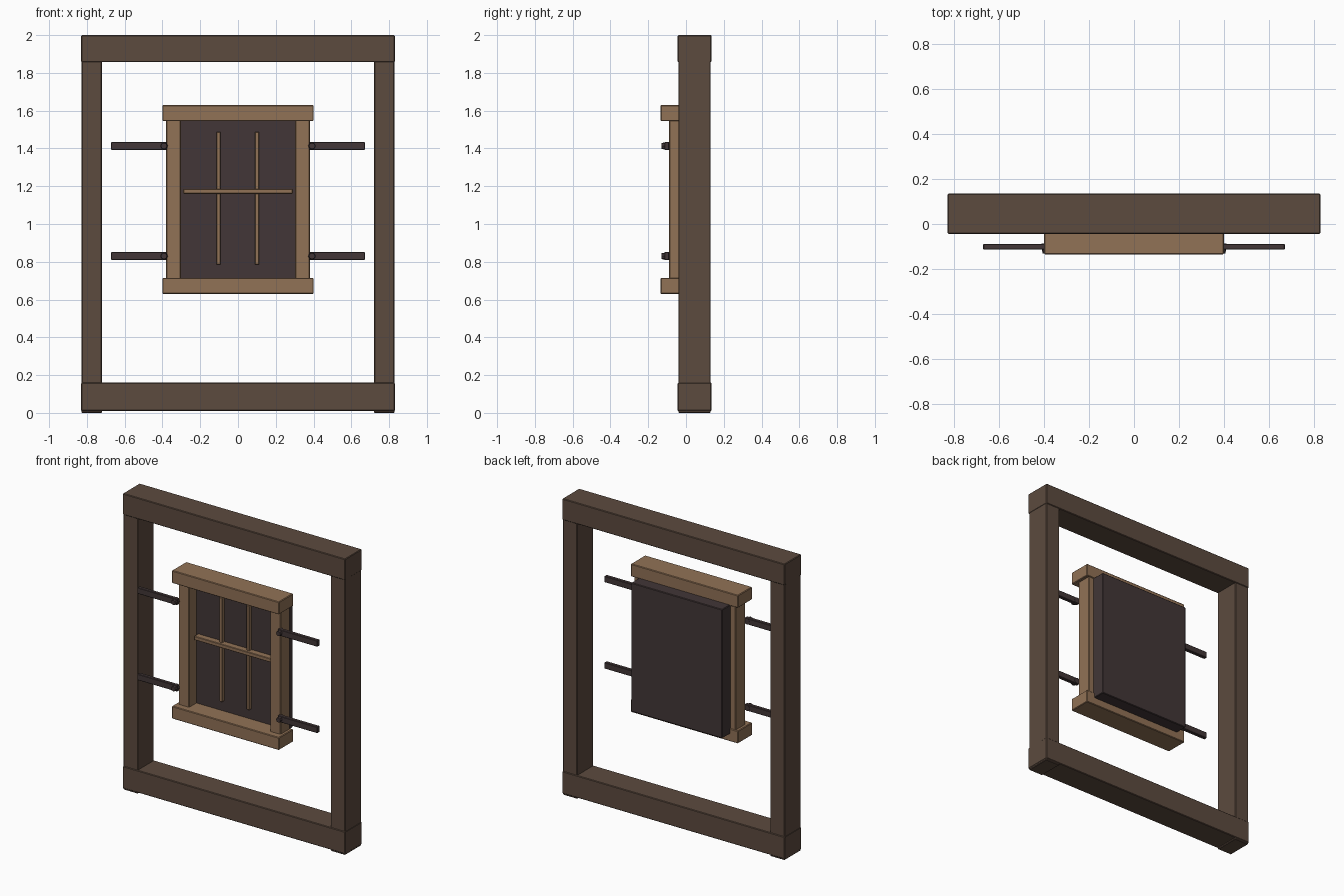
import bpy
import bmesh
from math import radians
from mathutils import Matrix, Vector

cube = bpy.data.objects.get("Cube")
if cube:
    bpy.data.objects.remove(cube, do_unlink=True)


def material(name, color):
    m = bpy.data.materials.new(name)
    m.use_nodes = True
    m.diffuse_color = (*color, 1)
    m.node_tree.nodes["Principled BSDF"].inputs["Base Color"].default_value = (*color, 1)
    return m


dark_wood = material("dark_wood", (0.107, 0.069, 0.049))
light_wood = material("light_wood", (0.283, 0.168, 0.093))
iron = material("dark_iron", (0.054, 0.037, 0.038))


def finish(name, bm, mat, bevel):
    mesh = bpy.data.meshes.new(name)
    bm.to_mesh(mesh)
    bm.free()
    mesh.materials.append(mat)
    obj = bpy.data.objects.new(name, mesh)
    bpy.context.collection.objects.link(obj)
    if bevel:
        mod = obj.modifiers.new("soft_edges", "BEVEL")
        mod.width = bevel
        mod.segments = 1
        mod.limit_method = "ANGLE"
        mod.angle_limit = radians(40)
    return obj


def box(name, xs, ys, zs, mat, bevel=0.004):
    """Box spanning the given x, y and z ranges."""
    low, high = (Vector(p) for p in zip(xs, ys, zs))
    bm = bmesh.new()
    bmesh.ops.create_cube(bm, size=1)
    bmesh.ops.scale(bm, vec=high - low, verts=bm.verts)
    bmesh.ops.translate(bm, vec=(low + high) / 2, verts=bm.verts)
    return finish(name, bm, mat, bevel)


def rivet(name, x, z):
    """Short tapered pin pointing to the front."""
    bm = bmesh.new()
    turn = Matrix.Translation((x, -0.109, z)) @ Matrix.Rotation(radians(90), 4, "X")
    bmesh.ops.create_cone(bm, cap_ends=True, segments=8, radius1=0.021,
                          radius2=0.016, depth=0.044, matrix=turn)
    return finish(name, bm, iron, 0)


# Outer timber frame
rail_y = (-0.044, 0.135)
box("frame_top_rail", (-0.83, 0.83), rail_y, (1.857, 2), dark_wood)
box("frame_bottom_rail", (-0.83, 0.83), rail_y, (0.01, 0.16), dark_wood)

# Window casing
head_y = (-0.135, 0.018)
box("window_lintel", (-0.4, 0.4), head_y, (1.545, 1.63), light_wood)
box("window_sill", (-0.4, 0.4), head_y, (0.63, 0.715), light_wood)
box("window_panel", (-0.34, 0.34), (-0.012, 0.1), (0.68, 1.55), iron)

# Glazing bars
box("cross_bar", (-0.29, 0.29), (-0.055, -0.01), (1.16, 1.186), light_wood, 0.003)
for side, x in (("right", -0.103), ("left", 0.1)):
    box(side + "_upright_bar", (x - 0.011, x + 0.011), (-0.037, -0.01),
        (0.785, 1.488), light_wood, 0.003)

# Mirrored parts: posts, jambs, hinge rods and rivets
for side, s in (("right", -1), ("left", 1)):
    def span(a, b):
        return sorted((s * a, s * b))

    box(side + "_frame_post", span(0.72, 0.828), (-0.04, 0.131), (0, 1.99), dark_wood)
    box(side + "_jamb", span(0.302, 0.38), (-0.09, 0.012), (0.7, 1.56), light_wood)
    for level, z in (("lower", 0.83), ("upper", 1.413)):
        box(f"{side}_{level}_rod", span(0.375, 0.672), (-0.114, -0.089),
            (z - 0.021, z + 0.021), iron, 0.003)
        rivet(f"{side}_{level}_rivet", s * 0.392, z)
